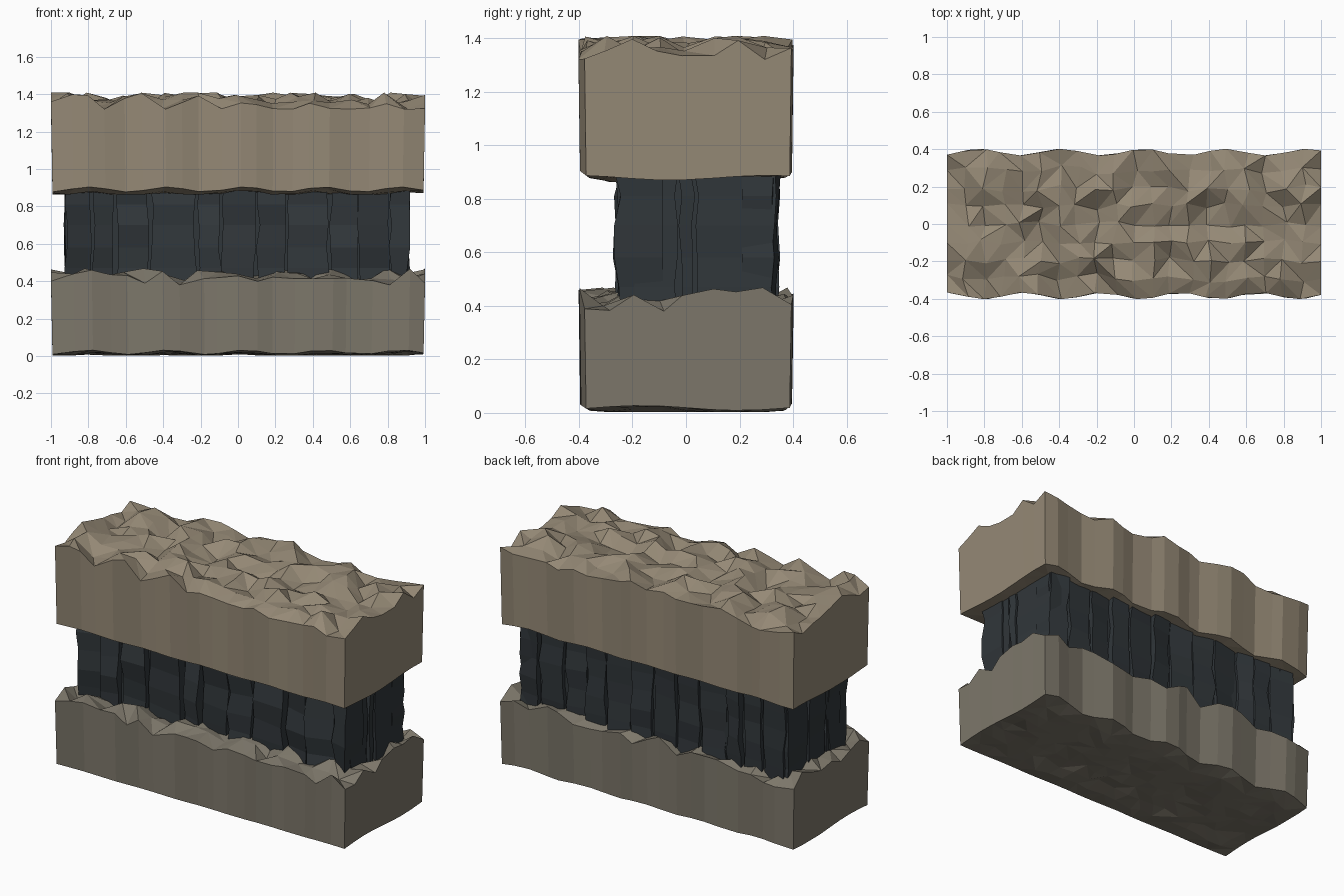
import bpy, bmesh, random
from math import sin, cos

if "Cube" in bpy.data.objects:
    bpy.data.objects.remove(bpy.data.objects["Cube"])

random.seed(11)


def material(name, rgb):
    m = bpy.data.materials.new(name)
    m.diffuse_color = (*rgb, 1)
    m.use_nodes = True
    m.node_tree.nodes["Principled BSDF"].inputs["Base Color"].default_value = m.diffuse_color
    return m


def finish(bm, name, mat):
    bmesh.ops.recalc_face_normals(bm, faces=bm.faces)
    me = bpy.data.meshes.new(name)
    bm.to_mesh(me)
    bm.free()
    me.materials.append(mat)
    ob = bpy.data.objects.new(name, me)
    bpy.context.collection.objects.link(ob)


# Rock layer: jagged top grid, gently waved underside, one row of tall wall faces
def rock_layer(name, z0, z1, phase, mat, nx=20, ny=8):
    bm = bmesh.new()
    top, bot = {}, {}
    for i in range(nx + 1):
        for j in range(ny + 1):
            u, v = -1 + 2 * i / nx, -1 + 2 * j / ny
            inside = 0 < i < nx and 0 < j < ny
            x = u + (random.uniform(-.02, .02) if 0 < i < nx else 0)
            wave = cos(14.3 * (x - .05)) if v > 0 else cos(15 * (x + .8))
            y = v * (.384 + .018 * wave)
            y += random.uniform(-.018, .018) if 0 < j < ny else 0
            h = .02 * sin(19 * x + 7 * y + phase) + .014 * cos(16 * (y - .2))
            h += random.uniform(-.042, .042)
            top[i, j] = bm.verts.new((x, y, z1 - .045 + max(-.045, min(.043, h))))
            low = .022 + .013 * cos(15 * (x + .8)) + .009 * cos(8.5 * (y + .17) + phase)
            if inside:
                low += random.uniform(-.026, -.006)
            bot[i, j] = bm.verts.new((x * .992, y * .985, z0 + max(.003, low)))
    for i in range(nx):
        for j in range(ny):
            corners = [(i, j), (i + 1, j), (i + 1, j + 1), (i, j + 1)]
            t = [top[c] for c in corners]
            b = [bot[c] for c in corners]
            k = random.randint(0, 1)
            for q in (t, b):
                bm.faces.new((q[k], q[k + 1], q[k + 2]))
                bm.faces.new((q[k], q[k + 2], q[(k + 3) % 4]))
    rim = [(i, 0) for i in range(nx)] + [(nx, j) for j in range(ny)]
    rim += [(i, ny) for i in range(nx, 0, -1)] + [(0, j) for j in range(ny, 0, -1)]
    for a, b in zip(rim, rim[1:] + rim[:1]):
        bm.faces.new((bot[a], bot[b], top[b], top[a]))
    finish(bm, name, mat)


# Coal column: stacked four-sided rings, pushed out and in from level to level
def column(bm, place, u0, u1, depth, rough):
    levels = [.37, .47, .58, .7, .81, .92]
    base = random.uniform(-rough, rough) * .6
    tilt = random.uniform(-rough, rough)
    rings = []
    for z in levels:
        d = base + random.uniform(-rough, rough) * .8
        twist = tilt + random.uniform(-rough, rough) * .4
        a = u0 + random.uniform(-.004, .018)
        b = u1 - random.uniform(-.004, .018)
        pts = [(a, d - twist), (b, d + twist), (b, -depth), (a, -depth)]
        rings.append([bm.verts.new((*place(u, o), z)) for u, o in pts])
    for r, s in zip(rings, rings[1:]):
        for k in range(4):
            n = (k + 1) % 4
            bm.faces.new((r[k], r[n], s[n], s[k]))
    bm.faces.new(rings[0])
    bm.faces.new(rings[-1])


def coal_wall(name, place, cuts, depth, rough, mat):
    bm = bmesh.new()
    for a, b in zip(cuts, cuts[1:]):
        column(bm, place, a, b, depth, rough)
    finish(bm, name, mat)


tan = material("upper_rock", (.30, .25, .18))
grey = material("lower_rock", (.205, .185, .145))
black = material("coal", (.03, .037, .042))

rock_layer("lower_rock_layer", 0, .47, 0, grey)
rock_layer("upper_rock_layer", .86, 1.41, 2.2, tan)

# Solid heart of the seam
bm = bmesh.new()
bmesh.ops.create_cube(bm, size=1)
for v in bm.verts:
    v.co = (v.co.x * 1.78, .06 + v.co.y * .49, .645 + v.co.z * .53)
finish(bm, "coal_core", black)

# Broken faces on the four sides of the seam
front = [-.93, -.78, -.66, -.47, -.22, -.09, .1, .26, .49, .64, .81, .92]
back = [-.92, -.75, -.62, -.5, -.33, -.17, 0, .14, .31, .45, .6, .77, .91]
coal_wall("coal_front", lambda u, o: (u, -.236 - o), front, .15, .024, black)
coal_wall("coal_back", lambda u, o: (u, .33 + o), back, .12, .012, black)
coal_wall("coal_right_end", lambda u, o: (.912 + o, u), [-.2, -.03, .03, .335], .1, .006, black)
coal_wall("coal_left_end", lambda u, o: (-.922 - o, u), [-.2, -.06, .12, .335], .1, .006, black)
